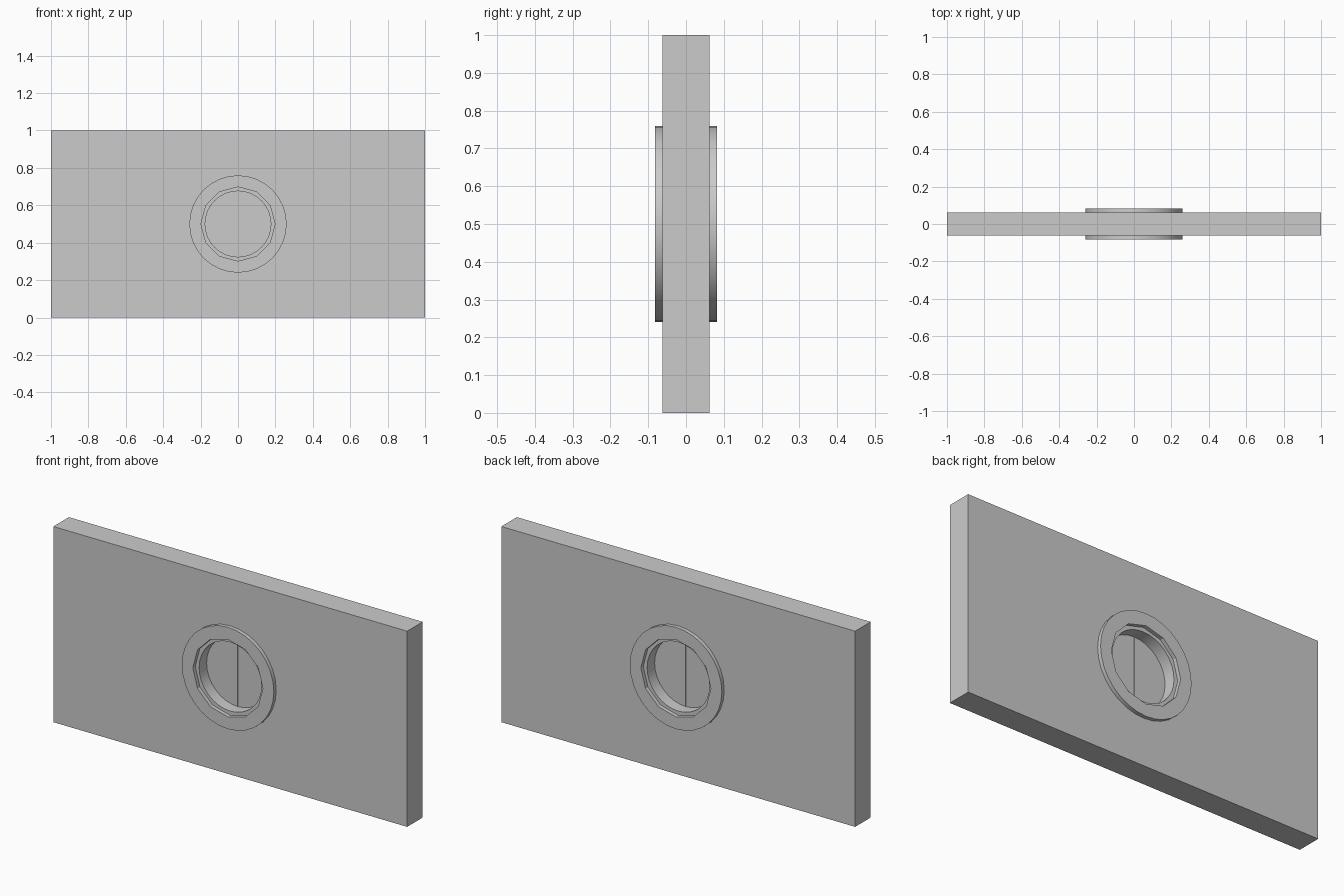
import bpy, math

if "Cube" in bpy.data.objects:
    bpy.data.objects.remove(bpy.data.objects["Cube"])

MID = 0.5  # height of the round hatch centre


def box(name, size, loc):
    bpy.ops.mesh.primitive_cube_add(size=1, location=loc)
    ob = bpy.context.object
    ob.name = name
    ob.scale = size
    bpy.ops.object.transform_apply(location=False, rotation=False, scale=True)
    return ob


def disc(name, radius, depth, sides, y=0.0):
    bpy.ops.mesh.primitive_cylinder_add(vertices=sides, radius=radius, depth=depth,
                                        location=(0, y, MID),
                                        rotation=(math.pi / 2, 0, 0))
    ob = bpy.context.object
    ob.name = name
    return ob


def cut(ob, cutter):
    mod = ob.modifiers.new("hole", 'BOOLEAN')
    mod.operation = 'DIFFERENCE'
    mod.solver = 'EXACT'
    mod.object = cutter
    bpy.context.view_layer.objects.active = ob
    bpy.ops.object.modifier_apply(modifier=mod.name)
    bpy.data.objects.remove(cutter)


def smooth(ob):
    bpy.ops.object.select_all(action='DESELECT')
    ob.select_set(True)
    bpy.context.view_layer.objects.active = ob
    bpy.ops.object.shade_smooth_by_angle(angle=math.radians(20))


# wall slab with a round opening
wall = box("wall_panel", (2, 0.125, 1), (0, 0, MID))
cut(wall, disc("opening_cutter", 0.176, 0.5, 32))
smooth(wall)

# raised rim on each face, with a twelve-sided inner edge
for name, side in (("front_rim", -1), ("back_rim", 1)):
    rim = disc(name, 0.26, 0.022, 32, side * 0.071)
    cut(rim, disc("rim_cutter", 0.198, 0.2, 12, side * 0.071))
    smooth(rim)

# two thin leaves closing the opening, meeting at the centre seam
for name, side in (("left_leaf", -1), ("right_leaf", 1)):
    box(name, (0.179, 0.004, 0.36), (side * 0.09, 0, MID))
